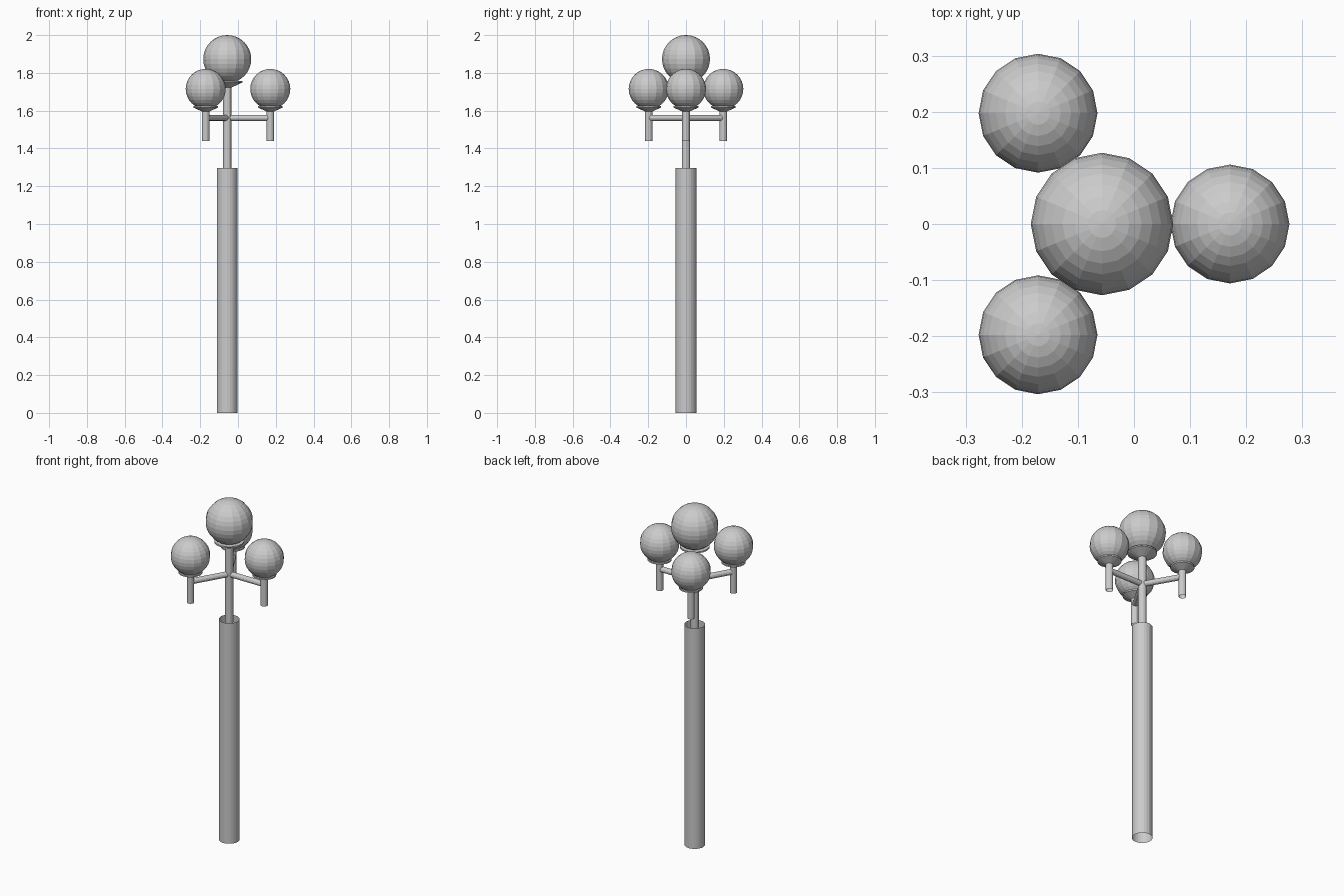
import bpy, bmesh, math
from mathutils import Vector, Matrix

if "Cube" in bpy.data.objects:
    bpy.data.objects.remove(bpy.data.objects["Cube"])

CX = -0.057  # pole axis


def make_object(name, bm, angle=40):
    mesh = bpy.data.meshes.new(name)
    bm.to_mesh(mesh)
    bm.free()
    ob = bpy.data.objects.new(name, mesh)
    bpy.context.collection.objects.link(ob)
    return ob


def lathe(name, profile, x, y, sides=16):
    """Revolve (radius, z) points around a vertical axis, ends left open."""
    bm = bmesh.new()
    rings = [[bm.verts.new((x + r * math.cos(2 * math.pi * i / sides),
                            y + r * math.sin(2 * math.pi * i / sides), z))
              for i in range(sides)] for r, z in profile]
    for a, b in zip(rings, rings[1:]):
        for i in range(sides):
            j = (i + 1) % sides
            bm.faces.new((a[i], a[j], b[j], b[i]))
    return make_object(name, bm)


def globe(name, x, y, z, r):
    bm = bmesh.new()
    bmesh.ops.create_uvsphere(bm, u_segments=16, v_segments=16, radius=r,
                              matrix=Matrix.Translation((x, y, z)))
    return make_object(name, bm)


def arm(name, start, end, r):
    a, b = Vector(start), Vector(end)
    d = b - a
    bm = bmesh.new()
    rot = d.to_track_quat('Z', 'Y').to_matrix().to_4x4()
    bmesh.ops.create_cone(bm, segments=12, radius1=r, radius2=r, depth=d.length,
                          cap_ends=False, matrix=Matrix.Translation((a + b) / 2) @ rot)
    return make_object(name, bm)


# Main column and slim upper pole flaring into the top globe's cup
lathe("main_column", [(0.055, 0), (0.055, 1.297)], CX, 0, 24)
lathe("upper_pole", [(0.022, 1.28), (0.022, 1.725)], CX, 0)
lathe("top_cup", [(0.022, 1.722), (0.08, 1.75), (0.08, 1.758), (0.045, 1.758)], CX, 0)
globe("top_globe", CX, 0, 1.873, 0.127)

# Three side lamps around the pole
for k in range(3):
    t = 2 * math.pi * k / 3
    x, y = CX + 0.228 * math.cos(t), 0.228 * math.sin(t)
    lathe(f"side_stem_{k}", [(0.02, 1.44), (0.02, 1.60)], x, y)
    lathe(f"side_cup_{k}", [(0.02, 1.596), (0.065, 1.616), (0.065, 1.624), (0.04, 1.624)], x, y)
    globe(f"side_globe_{k}", x, y, 1.715, 0.106)
    arm(f"side_arm_{k}", (CX, 0, 1.562), (x, y, 1.562), 0.016)
